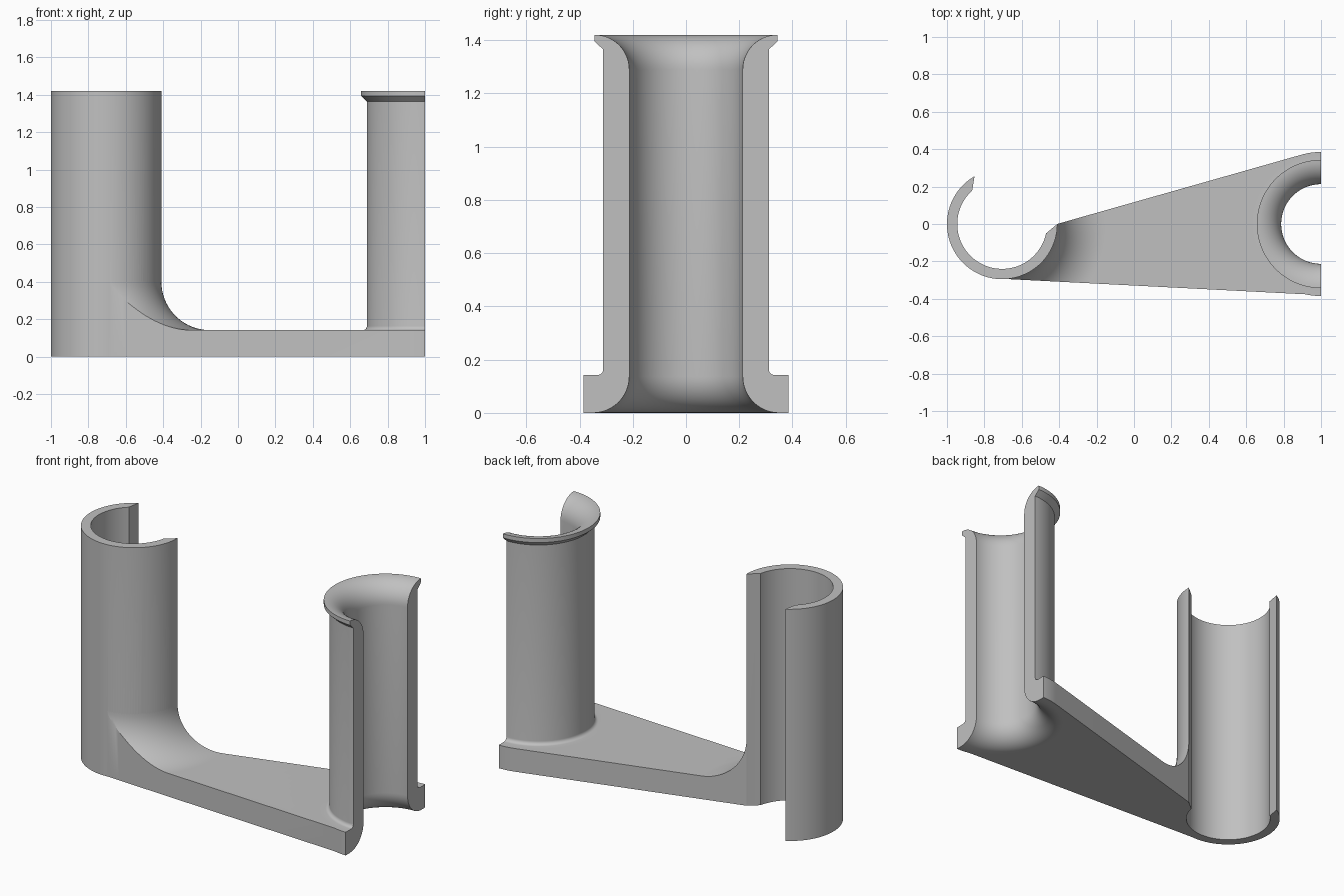
import bpy
import bmesh
from math import sin, cos, radians, pi

cube = bpy.data.objects.get("Cube")
if cube:
    bpy.data.objects.remove(cube)

grey = bpy.data.materials.new("light grey plastic")
grey.use_nodes = True
colour = (0.53, 0.53, 0.53, 1)
grey.diffuse_color = colour
grey.node_tree.nodes["Principled BSDF"].inputs["Base Color"].default_value = colour

CLIP_X, SPOOL_X = -0.705, 1.0
HEIGHT, BASE = 1.42, 0.142


def arc(cx, cy, r, start, end, steps):
    """Points on a circular arc, angles in degrees."""
    angles = [radians(start + (end - start) * i / steps) for i in range(steps + 1)]
    return [(cx + r * cos(a), cy + r * sin(a)) for a in angles]


def finish(bm, name):
    bmesh.ops.remove_doubles(bm, verts=bm.verts, dist=1e-5)
    bmesh.ops.recalc_face_normals(bm, faces=bm.faces)
    mesh = bpy.data.meshes.new(name)
    bm.to_mesh(mesh)
    bm.free()
    mesh.materials.append(grey)
    obj = bpy.data.objects.new(name, mesh)
    bpy.context.collection.objects.link(obj)
    return obj


def prism(name, outline, z0, z1):
    bm = bmesh.new()
    face = bm.faces.new([bm.verts.new((x, y, z0)) for x, y in outline])
    top = bmesh.ops.extrude_face_region(bm, geom=[face], use_keep_orig=True)
    moved = [v for v in top["geom"] if isinstance(v, bmesh.types.BMVert)]
    bmesh.ops.translate(bm, verts=moved, vec=(0, 0, z1 - z0))
    return finish(bm, name)


def lathe(name, profile, x, start, sweep, steps):
    """Turn a closed (radius, height) profile about a vertical axis at x."""
    bm = bmesh.new()
    full = sweep == 360
    rings = []
    for i in range(steps if full else steps + 1):
        a = radians(start + sweep * i / steps)
        rings.append([bm.verts.new((x + r * cos(a), r * sin(a), z)) for r, z in profile])
    n = len(profile)
    for i in range(steps):
        a, b = rings[i], rings[(i + 1) % len(rings)]
        for j in range(n):
            k = (j + 1) % n
            bm.faces.new((a[j], a[k], b[k], b[j]))
    if not full:
        bm.faces.new(rings[0])
        bm.faces.new(rings[-1])
    return finish(bm, name)


def combine(obj, other, operation):
    """Apply a boolean and discard the second solid."""
    mod = obj.modifiers.new("combine", 'BOOLEAN')
    mod.operation, mod.object, mod.solver = operation, other, 'EXACT'
    bpy.context.view_layer.objects.active = obj
    bpy.ops.object.modifier_apply(modifier=mod.name)
    bpy.data.objects.remove(other)


# Open clip tube with slanted lips
clip_outline = arc(CLIP_X, 0, 0.295, 120, 360, 80) + arc(CLIP_X, 0, 0.24, 348, 132, 72)
clip = prism("clip_tube", clip_outline, 0, HEIGHT)

# Tapering arm, with a round fillet climbing the clip tube
arm_outline = [(CLIP_X, -0.293), (SPOOL_X, -0.38)]
arm_outline += arc(SPOOL_X, 0, 0.365, 270, 90, 48)
arm_outline += arc(SPOOL_X, 0, 0.385, 90, 106, 6)
arm_outline += [(-0.411, 0), (-0.44, -0.03)]
arm = prism("arm", arm_outline, 0, 0.6)
fillet = [(0.27, 0), (2.2, 0), (2.2, BASE)] + arc(0.555, BASE + 0.26, 0.26, 270, 180, 20)
fillet += [(0.27, BASE + 0.26)]
combine(arm, lathe("arm_fillet", fillet, CLIP_X, 0, 360, 128), 'INTERSECT')

# Half spool with flared bore, rim and foot
spool_profile = arc(0.35, 0.137, 0.137, 270, 180, 12)
spool_profile += arc(0.343, HEIGHT - 0.13, 0.13, 180, 90, 12)
spool_profile += [(0.343, 1.395), (0.311, 1.365)]
spool_profile += arc(0.333, BASE + 0.022, 0.022, 180, 270, 6)
spool_profile += [(0.385, BASE), (0.385, 0)]
spool = lathe("half_spool", spool_profile, SPOOL_X, 90, 180, 64)

combine(arm, clip, 'UNION')
combine(arm, spool, 'UNION')
arm.name = "bracket_body"

bpy.ops.object.select_all(action='DESELECT')
arm.select_set(True)
bpy.context.view_layer.objects.active = arm
bpy.ops.object.shade_smooth_by_angle(angle=radians(25))
